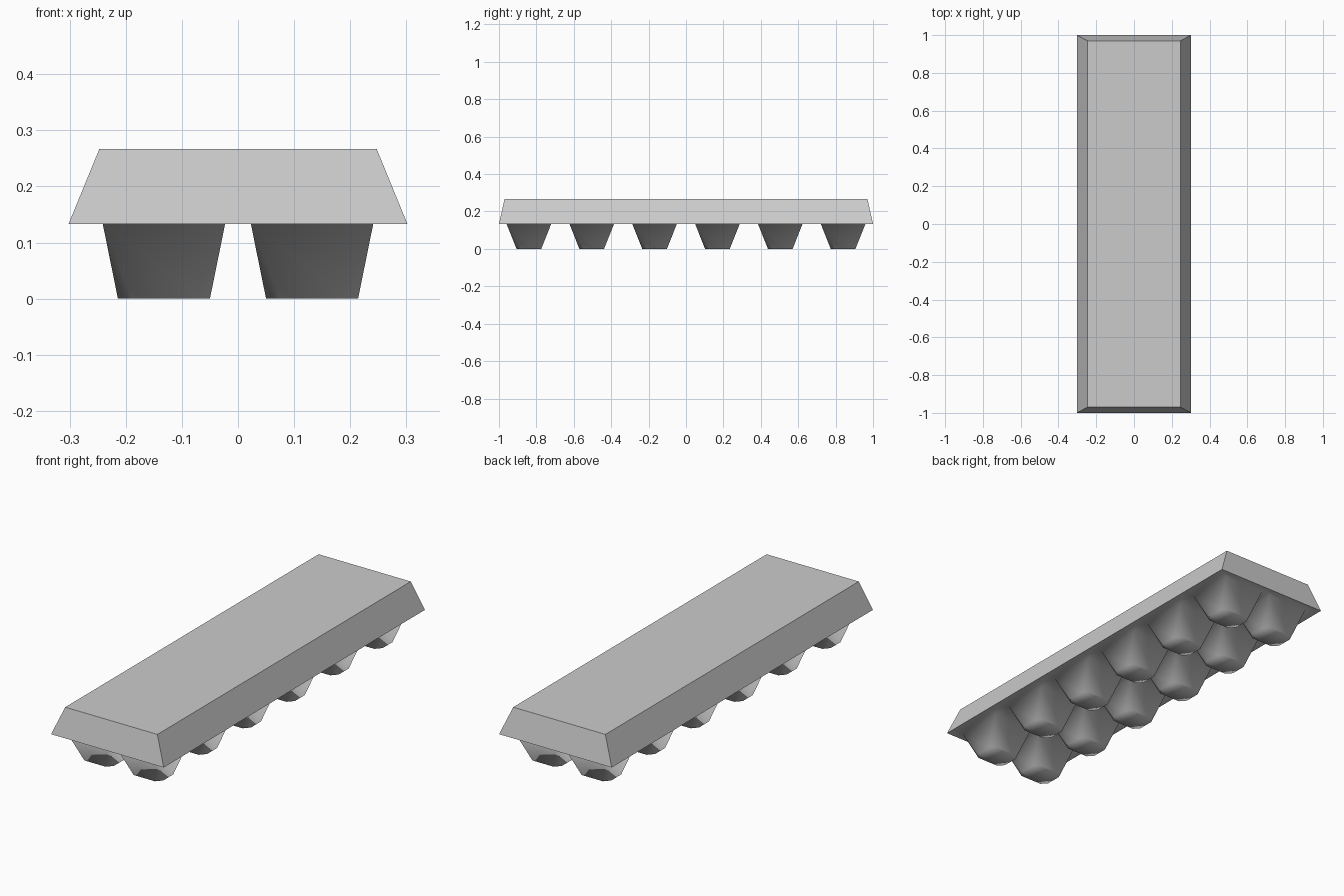
import bpy, bmesh

if "Cube" in bpy.data.objects:
    bpy.data.objects.remove(bpy.data.objects["Cube"])

Z_SEAM, Z_TOP = 0.133, 0.267


def finish(name, bm, smooth):
    bmesh.ops.remove_doubles(bm, verts=bm.verts, dist=0.0005)
    bmesh.ops.recalc_face_normals(bm, faces=bm.faces)
    me = bpy.data.meshes.new(name)
    bm.to_mesh(me)
    bm.free()
    for p in me.polygons:
        p.use_smooth = smooth
    ob = bpy.data.objects.new(name, me)
    bpy.context.collection.objects.link(ob)
    return ob


def rect(bm, x, y, z):
    return [bm.verts.new((sx * x, sy * y, z))
            for sx, sy in ((-1, -1), (1, -1), (1, 1), (-1, 1))]


# Lid: tapered tray cover, open underneath
bm = bmesh.new()
low, high = rect(bm, 0.302, 1.0, Z_SEAM), rect(bm, 0.247, 0.97, Z_TOP)
bm.faces.new(high)
for i in range(4):
    j = (i + 1) % 4
    bm.faces.new((low[i], low[j], high[j], high[i]))
lid = finish("lid", bm, False)
# make sure the open shell faces outwards
if lid.data.polygons[0].normal.z < 0:
    lid.data.flip_normals()

# Egg tray: flat grid whose cup cells sink to eight-sided floors
xs = [-0.302, -0.241, -0.023, 0.023, 0.241, 0.302]
ys = [-1.0]
for k in range(6):
    c = -0.84 + 0.336 * k
    ys += [c - 0.119, c + 0.119]
ys.append(1.0)

bm = bmesh.new()
grid = [[bm.verts.new((x, y, Z_SEAM)) for y in ys] for x in xs]


def cup(corners, cx, cy):
    # floor half sizes, then the shorter extents where the corners are cut
    hx, hy, ix, iy = 0.082, 0.066, 0.057, 0.038
    pts = [(-hx, -iy), (-ix, -hy), (ix, -hy), (hx, -iy),
           (hx, iy), (ix, hy), (-ix, hy), (-hx, iy)]
    f = [bm.verts.new((cx + px, cy + py, 0)) for px, py in pts]
    bm.faces.new(f)
    for i in range(4):
        a, b = corners[i], corners[(i + 1) % 4]
        bm.faces.new((a, f[2 * i], f[2 * i + 1]))
        bm.faces.new((a, f[2 * i + 1], f[(2 * i + 2) % 8], b))


for i in range(len(xs) - 1):
    for j in range(len(ys) - 1):
        q = [grid[i][j], grid[i + 1][j], grid[i + 1][j + 1], grid[i][j + 1]]
        if i % 2 and j % 2:
            cup(q, (xs[i] + xs[i + 1]) / 2, (ys[j] + ys[j + 1]) / 2)
        else:
            bm.faces.new(q)
tray = finish("egg_tray", bm, True)
# tray is seen from below, so its outside faces down
if tray.data.polygons[0].normal.z > 0:
    tray.data.flip_normals()
